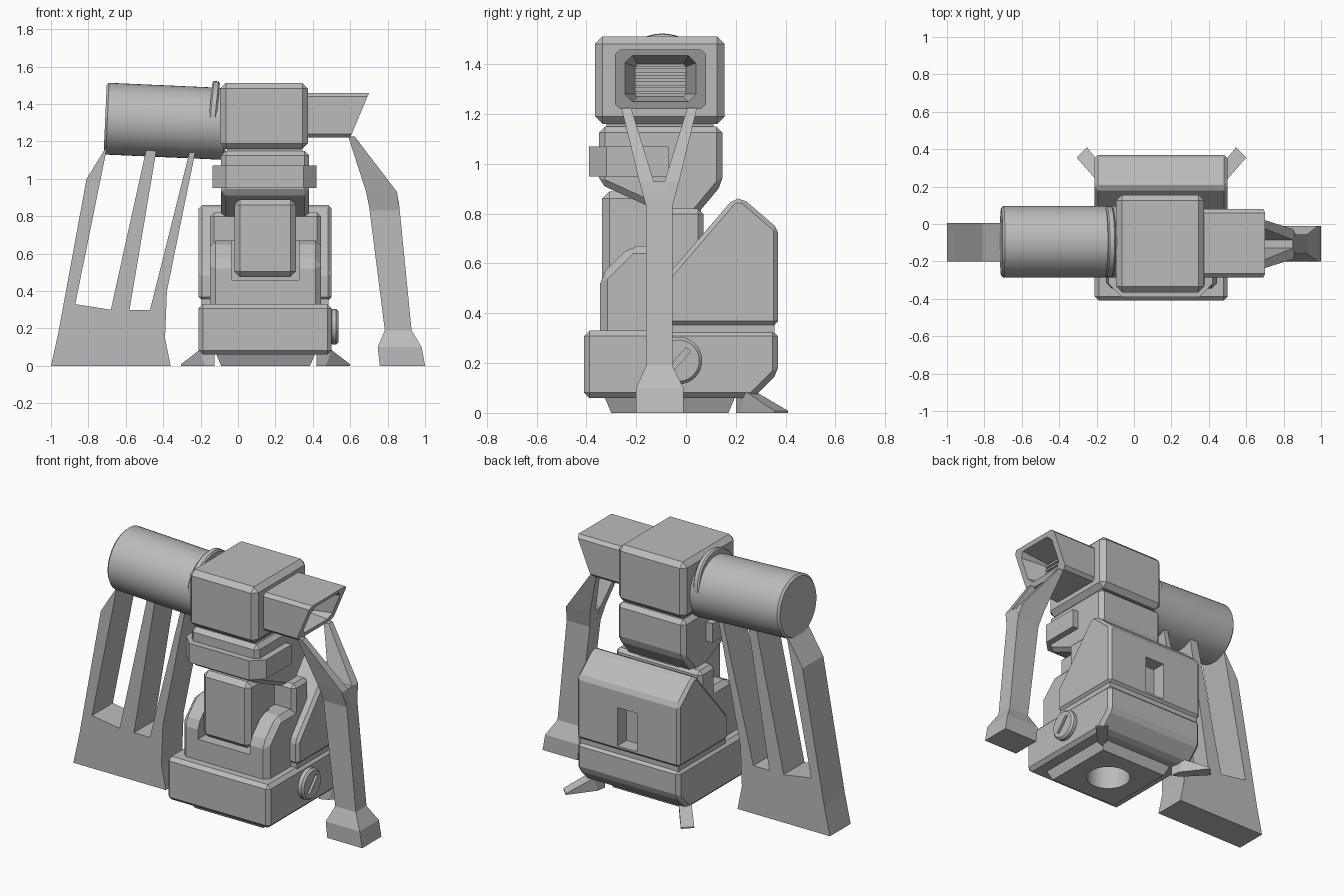
import bpy, bmesh, math
from mathutils import Vector

cube = bpy.data.objects.get("Cube")
if cube:
    bpy.data.objects.remove(cube, do_unlink=True)

grey = bpy.data.materials.new("plain grey")
grey.use_nodes = True
grey.diffuse_color = (0.5, 0.5, 0.5, 1)
grey.node_tree.nodes["Principled BSDF"].inputs["Base Color"].default_value = (0.5, 0.5, 0.5, 1)

MID = 0.147  # centre line of the body in x


def finish(ob, bevel=0):
    ob.data.materials.append(grey)
    if bevel:
        m = ob.modifiers.new("chamfer", "BEVEL")
        m.width, m.segments, m.limit_method = bevel, 1, "ANGLE"
    return ob


def loft(name, rings, bevel=0):
    """Skin a list of equal-length rings and cap both ends."""
    bm = bmesh.new()
    rows = [[bm.verts.new(p) for p in ring] for ring in rings]
    n = len(rows[0])
    for a, b in zip(rows, rows[1:]):
        for i in range(n):
            j = (i + 1) % n
            bm.faces.new((a[i], a[j], b[j], b[i]))
    bm.faces.new(rows[0][::-1])
    bm.faces.new(rows[-1])
    bmesh.ops.recalc_face_normals(bm, faces=bm.faces)
    me = bpy.data.meshes.new(name)
    bm.to_mesh(me)
    bm.free()
    ob = bpy.data.objects.new(name, me)
    bpy.context.collection.objects.link(ob)
    return finish(ob, bevel)


def prism(name, pts, axis, lo, hi, bevel=0):
    """Extrude a 2D profile along the given axis."""
    def place(p, t):
        c = list(p)
        c.insert("xyz".index(axis), t)
        return c
    return loft(name, [[place(p, t) for p in pts] for t in (lo, hi)], bevel)


def rect(x, y, z):
    return [(x[0], y[0], z), (x[1], y[0], z), (x[1], y[1], z), (x[0], y[1], z)]


def box(name, x, y, z, bevel=0):
    return loft(name, [rect(x, y, z[0]), rect(x, y, z[1])], bevel)


def cylinder(name, a, b, r, bevel=0, sides=48):
    a, b = Vector(a), Vector(b)
    bpy.ops.mesh.primitive_cylinder_add(vertices=sides, radius=r, depth=(b - a).length, location=(a + b) / 2,
                                        rotation=(b - a).to_track_quat("Z", "Y").to_euler())
    ob = bpy.context.object
    ob.name = name
    bpy.ops.object.shade_smooth_by_angle(angle=math.radians(35))
    return finish(ob, bevel)


def cut(ob, cutter):
    m = ob.modifiers.new("cut", "BOOLEAN")
    m.operation, m.solver, m.object = "DIFFERENCE", "EXACT", cutter
    cutter.hide_render = True
    cutter.hide_viewport = True
    cutter.display_type = "WIRE"


# Base tub and its plinth with a round socket underneath
WIDE = (-0.21, 0.50)
tub = prism("base", [(-0.41, 0.33), (-0.41, 0.06), (0.27, 0.06), (0.37, 0.16), (0.37, 0.33)], "x", *WIDE, 0.022)
plinth = loft("plinth", [rect((-0.09, 0.385), (-0.30, 0.17), 0), rect((-0.12, 0.415), (-0.33, 0.20), 0.07)])
socket = cylinder("socket_cutter", (MID, -0.065, -0.05), (MID, -0.065, 0.2), 0.13)
cut(tub, socket)
cut(plinth, socket)

# Rear housing with a slot in its back, above a thin groove
rear = prism("rear_housing", [(-0.12, 0.35), (-0.12, 0.50), (0.19, 0.86), (0.23, 0.86), (0.37, 0.74), (0.37, 0.35)],
             "x", *WIDE, 0.018)
cut(rear, box("slot_cutter", (0.08, 0.215), (0.28, 0.45), (0.38, 0.62)))
box("groove_filler", (-0.195, 0.485), (-0.11, 0.355), (0.3, 0.37))
box("housing_rib", (-0.15, 0.445), (-0.08, 0.07), (0.3, 0.82), 0.022)

# Front cradle with a notch that holds the column
cradle = prism("cradle", [(-0.345, 0.3), (-0.345, 0.55), (-0.225, 0.67), (0.0, 0.67), (0.0, 0.3)], "x",
               -0.15, 0.445, 0.03)
cut(cradle, box("notch_cutter", (-0.035, 0.325), (-0.5, -0.15), (0.46, 0.9)))
box("column", (-0.02, 0.31), (-0.337, 0.06), (0.475, 0.89), 0.03)

# Neck, collar and head
prism("neck", [(-0.35, 1.15), (-0.35, 0.92), (-0.04, 0.78), (0.03, 0.78), (0.147, 0.92), (0.147, 1.15)], "x",
      -0.09, 0.38, 0.025)
box("neck_joint", (-0.06, 0.345), (-0.32, 0.11), (1.1, 1.2))
prism("collar", [(-0.135, -0.07), (-0.135, -0.32), (-0.065, -0.39), (0.35, -0.39), (0.42, -0.32), (0.42, -0.07)],
      "z", 0.95, 1.07)
box("head", (-0.095, 0.375), (-0.365, 0.155), (1.16, 1.512), 0.03)

# Barrel and the slanted ring around its root
barrel = cylinder("barrel", (-0.71, -0.095, 1.322), (-0.06, -0.095, 1.293), 0.192, 0.012)
cylinder("barrel_ring", (-0.155, -0.095, 1.335), (-0.115, -0.095, 1.331), 0.19, 0.008)


# Hood with a slanted, hollow mouth
def mouth(y0, y1, z0, z1, c, x, slant):
    out = [(y0 + c, z0), (y1 - c, z0), (y1, z0 + c), (y1, z1 - c),
           (y1 - c, z1), (y0 + c, z1), (y0, z1 - c), (y0, z0 + c)]
    return [(x + slant * (z - 1.22), y, z) for y, z in out]


loft("hood", [mouth(-0.285, 0.08, 1.22, 1.46, 0.02, 0.36, 0),
              mouth(-0.285, 0.08, 1.22, 1.46, 0.02, 0.60, 0.42),
              mouth(-0.245, 0.04, 1.25, 1.435, 0.03, 0.60, 0.42),
              mouth(-0.205, 0.0, 1.27, 1.40, 0.01, 0.48, 0.1)])
for i in range(5):
    z = 1.28 + 0.025 * i
    box("louver", (0.47, 0.52), (-0.205, 0.0), (z, z + 0.012))

# Side knob with a diagonal slot
knob = cylinder("knob", (0.49, -0.03, 0.21), (0.537, -0.03, 0.21), 0.095, 0.012)
slot = box("knob_slot_cutter", (-0.02, 0.02), (-0.012, 0.012), (-0.06, 0.06))
slot.location = (0.543, -0.03, 0.21)
slot.rotation_euler.x = math.radians(-42)
cut(knob, slot)

# Three-pronged stand under the barrel
prism("barrel_stand", [(-1, 0), (-0.36, 0), (-0.39, 0.15), (-0.38, 0.40), (-0.225, 1.16), (-0.255, 1.16),
                       (-0.47, 0.30), (-0.58, 0.30), (-0.435, 1.16), (-0.49, 1.16), (-0.68, 0.30),
                       (-0.87, 0.33), (-0.70, 1.17), (-0.71, 1.16), (-0.81, 1.0), (-0.96, 0.18)],
      "y", -0.2, 0.005)

# Forked leg under the hood
FOOT, SHANK = (-0.2, -0.01), (-0.16, -0.055)
loft("hood_leg", [rect((0.758, 1.0), FOOT, 0), rect((0.747, 0.982), FOOT, 0.10),
                  rect((0.785, 0.928), SHANK, 0.19), rect((0.70, 0.862), SHANK, 0.86),
                  rect((0.685, 0.85), (-0.13, -0.085), 0.93)])
for side in (-1, 1):
    def arm(a, b):
        return tuple(sorted((-0.1075 + side * a, -0.1075 + side * b)))
    loft("leg_arm", [rect((0.705, 0.865), arm(0.0, 0.0525), 0.83),
                     rect((0.685, 0.85), arm(0.022, 0.08), 0.93),
                     rect((0.59, 0.625), arm(0.113, 0.152), 1.225)])

# Small splayed rear feet
for side in (-1, 1):
    def foot_point(x, y, z):
        return (MID + side * (x - MID), y, z)
    top = [(0.42, 0.20, 0.07), (0.50, 0.24, 0.085), (0.60, 0.355, 0.008), (0.545, 0.41, 0.008), (0.44, 0.28, 0.085)]
    low = [(0.42, 0.20, 0), (0.47, 0.22, 0.0), (0.60, 0.355, 0), (0.545, 0.41, 0), (0.43, 0.26, 0.0)]
    loft("rear_foot", [[foot_point(*p) for p in ring] for ring in (low, top)])
